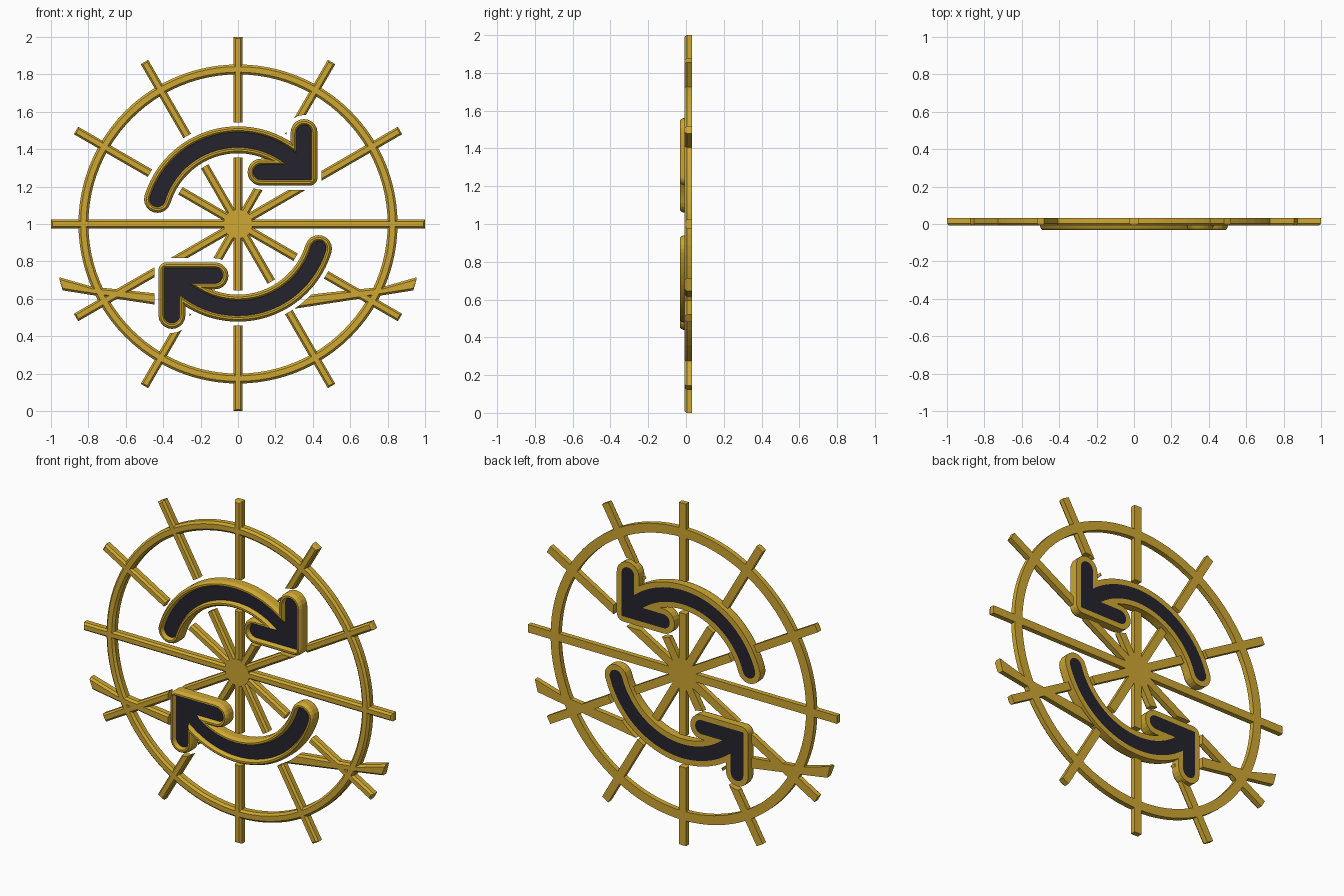
import bpy, bmesh
from math import sin, cos, pi, radians

if "Cube" in bpy.data.objects:
    bpy.data.objects.remove(bpy.data.objects["Cube"], do_unlink=True)

BACK, FRONT, RIM = 0.033, -0.008, -0.031   # depth levels along y
ARC_R = 0.45                               # arrow arc radius about the hub


def material(name, rgb):
    m = bpy.data.materials.new(name)
    m.use_nodes = True
    m.diffuse_color = (*rgb, 1)
    b = m.node_tree.nodes["Principled BSDF"]
    b.inputs["Base Color"].default_value = (*rgb, 1)
    b.inputs["Roughness"].default_value = 0.6
    return m


GOLD = material("gold", (0.62, 0.39, 0.032))
DARK = material("near_black", (0.018, 0.017, 0.026))


def loft(name, stations, mat):
    """Solid through matching outlines, each given as (points, y)."""
    bm = bmesh.new()
    rings = [[bm.verts.new((x, y, z + 1)) for x, z in pts] for pts, y in stations]
    n = len(rings[0])
    for a, b in zip(rings, rings[1:]):
        for i in range(n):
            j = (i + 1) % n
            bm.faces.new((a[i], a[j], b[j], b[i]))
    bm.faces.new(rings[0])
    bm.faces.new(rings[-1])
    bmesh.ops.recalc_face_normals(bm, faces=bm.faces)
    me = bpy.data.meshes.new(name)
    bm.to_mesh(me)
    bm.free()
    me.materials.append(mat)
    ob = bpy.data.objects.new(name, me)
    bpy.context.collection.objects.link(ob)
    return ob


def combine(ob, others, op):
    """Apply boolean operations to an object."""
    for o in others:
        m = ob.modifiers.new("cut", "BOOLEAN")
        m.operation, m.object, m.solver = op, o, "EXACT"
    bpy.context.view_layer.update()
    ev = ob.evaluated_get(bpy.context.evaluated_depsgraph_get())
    me = bpy.data.meshes.new_from_object(ev)
    ob.modifiers.clear()
    ob.data = me
    return ob


def discard(obs):
    for o in obs:
        bpy.data.objects.remove(o, do_unlink=True)


def fan(cx, cz, r, a0, a1, n=10):
    return [(cx + r * cos(radians(a0 + (a1 - a0) * i / n)),
             cz + r * sin(radians(a0 + (a1 - a0) * i / n))) for i in range(n + 1)]


# Arrow outlines at a given half width
def arc_outline(r, s, fillet):
    a0, a1 = 42, 163
    e0 = (ARC_R * cos(radians(a0)), ARC_R * sin(radians(a0)))
    e1 = (ARC_R * cos(radians(a1)), ARC_R * sin(radians(a1)))
    pts = fan(0, 0, ARC_R + r, a0, a1, 40)
    pts += fan(*e1, r, a1, a1 + 180)[1:-1]
    pts += fan(0, 0, ARC_R - r, a1, a0, 40)
    pts += fan(*e0, r, a0 + 180, a0 + 360)[1:-1]
    return [(s * x, s * z) for x, z in pts]


def head_outline(r, s, fillet):
    cx, cz, f = 0.353, 0.277, r * fillet
    pts = fan(cx, cz + 0.212, r, 0, 180)
    pts.append((cx - r, cz + r))
    pts += fan(cx - 0.23, cz, r, 90, 270)
    pts += fan(cx + r - f, cz - r + f, f, 270, 360, 6)
    return [(s * x, s * z) for x, z in pts]


def arrow_solids(name, stations, s, fillet, mat):
    return [loft(name, [(shape(r, s, fillet), y) for r, y in stations], mat)
            for shape in (arc_outline, head_outline)]


def merged(name, stations, s, fillet, mat):
    body, head = arrow_solids(name, stations, s, fillet, mat)
    combine(body, [head], "UNION")
    discard([head])
    return body


# Two arrows, one turned half way round: raised gold rim with a dark inlay
clearance = []
for label, s in (("upper", 1), ("lower", -1)):
    rim = merged(label + "_arrow_rim",
                 [(0.072, BACK), (0.072, -0.012), (0.067, -0.024), (0.060, RIM)],
                 s, 0.6, GOLD)
    channel = merged("channel", [(0.041, 0.06), (0.041, -0.012), (0.054, -0.04)],
                     s, 0.1, GOLD)
    combine(rim, [channel], "DIFFERENCE")
    discard([channel])
    merged(label + "_arrow_inlay", [(0.041, BACK), (0.041, -0.006)], s, 0.1, DARK)
    clearance += arrow_solids("clearance", [(0.094, -0.1), (0.094, 0.1)], s, 0.6, GOLD)

# Twelve spokes, interrupted around the arrows
def spoke_outline(w, end, a):
    flat = [(0, -w), (end, -w), (end, w), (0, w)]
    return [(u * cos(a) - v * sin(a), u * sin(a) + v * cos(a)) for u, v in flat]


for i in range(12):
    a = i * pi / 6
    spoke = loft("spoke_%02d" % (i + 1),
                 [(spoke_outline(0.023, 1, a), BACK), (spoke_outline(0.023, 1, a), 0.004),
                  (spoke_outline(0.013, 0.992, a), FRONT)], GOLD)
    combine(spoke, clearance, "DIFFERENCE")

# Slanted tapering braces low on each side
upper = [(0.955, 0.715), (0.78, 0.665), (0.45, 0.63), (0.27, 0.607)]
lower = [(0.27, 0.542), (0.45, 0.57), (0.78, 0.62), (0.937, 0.645)]
for side, s in (("left", 1), ("right", -1)):
    def brace_outline(d):
        return [(s * x, z - 1 - d) for x, z in upper] + [(s * x, z - 1 + d) for x, z in lower]
    brace = loft(side + "_brace", [(brace_outline(0), BACK), (brace_outline(0), 0.004),
                                   (brace_outline(0.011), FRONT)], GOLD)
    combine(brace, clearance, "DIFFERENCE")
discard(clearance)

# Hub disc
hub = fan(0, 0, 0.078, 0, 345, 23)
loft("hub", [(hub, BACK), (hub, FRONT - 0.001)], GOLD)

# Outer ring: chamfered band, closed back to its first outline
profile = [(0.80, BACK), (0.853, BACK), (0.853, 0.004), (0.841, FRONT),
           (0.812, FRONT), (0.80, 0.004)]
bm = bmesh.new()
N = 96
loops = [[bm.verts.new((r * cos(2 * pi * i / N), y, 1 + r * sin(2 * pi * i / N)))
          for i in range(N)] for r, y in profile]
for a, b in zip(loops, loops[1:] + loops[:1]):
    for i in range(N):
        j = (i + 1) % N
        bm.faces.new((a[i], a[j], b[j], b[i]))
bmesh.ops.recalc_face_normals(bm, faces=bm.faces)
mesh = bpy.data.meshes.new("outer_ring")
bm.to_mesh(mesh)
bm.free()
mesh.materials.append(GOLD)
bpy.context.collection.objects.link(bpy.data.objects.new("outer_ring", mesh))
